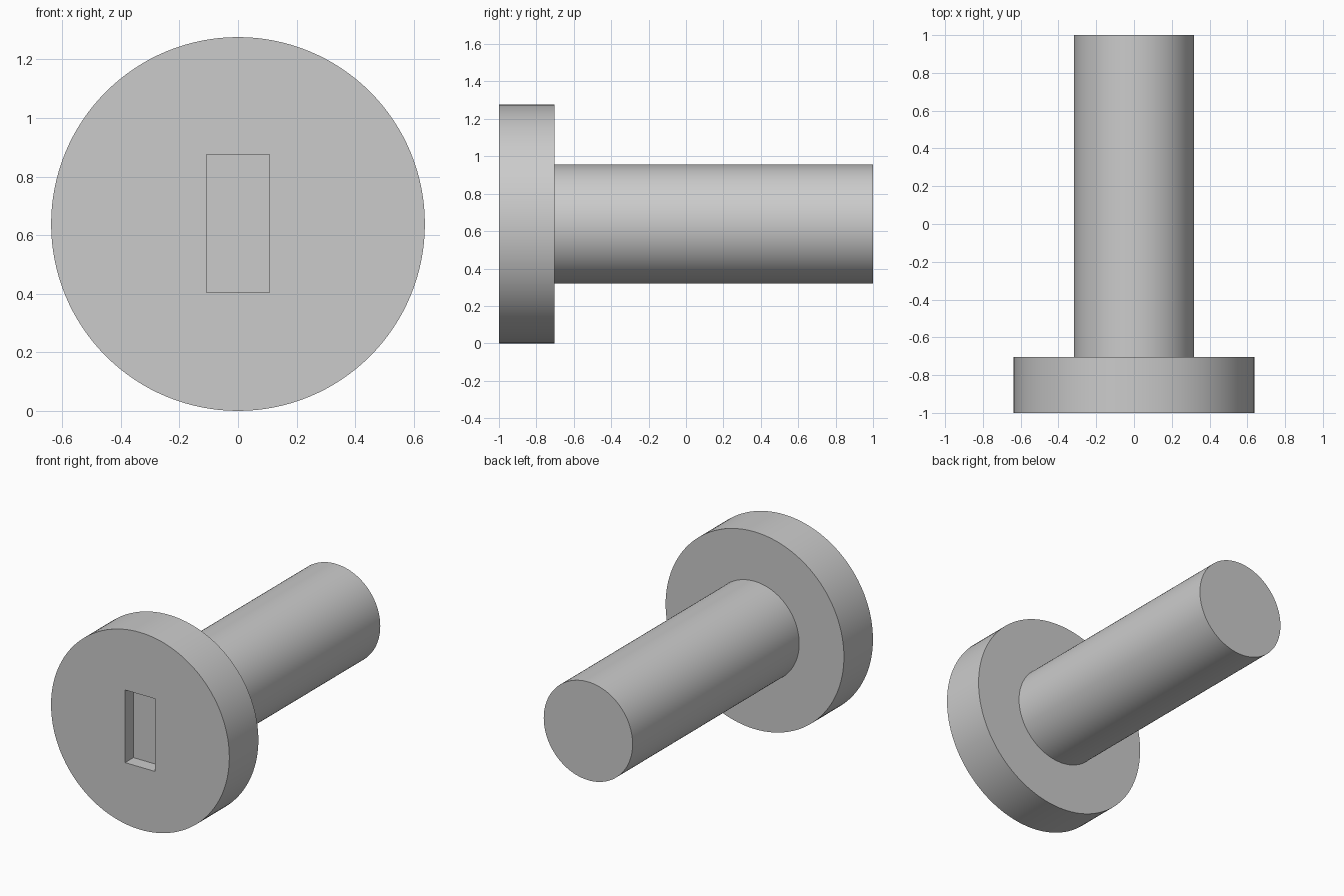
import bpy
import bmesh
import math
from mathutils import Matrix, Vector

cube = bpy.data.objects.get("Cube")
if cube:
    bpy.data.objects.remove(cube, do_unlink=True)

HEAD_RADIUS, SHANK_RADIUS = 0.638, 0.318
FRONT, SHOULDER, BACK = -1.0, -0.703, 1.0
SLOT_WIDTH, SLOT_HEIGHT, SLOT_DEPTH = 0.215, 0.47, 0.085
SEGMENTS = 128

# Plain grey material
grey = bpy.data.materials.new("plain grey")
grey.use_nodes = True
grey.diffuse_color = (0.6, 0.6, 0.6, 1)
grey.node_tree.nodes["Principled BSDF"].inputs["Base Color"].default_value = grey.diffuse_color


def add_object(name, bm):
    mesh = bpy.data.meshes.new(name)
    bmesh.ops.recalc_face_normals(bm, faces=bm.faces)
    bm.to_mesh(mesh)
    bm.free()
    mesh.materials.append(grey)
    obj = bpy.data.objects.new(name, mesh)
    bpy.context.collection.objects.link(obj)
    return obj


# Head and shank: revolve one stepped profile around the y axis
bm = bmesh.new()
centre = Vector((0, 0, HEAD_RADIUS))
profile = [(0, FRONT), (HEAD_RADIUS, FRONT), (HEAD_RADIUS, SHOULDER),
           (SHANK_RADIUS, SHOULDER), (SHANK_RADIUS, BACK), (0, BACK)]
verts = [bm.verts.new(centre + Vector((0, y, -r))) for r, y in profile]
edges = [bm.edges.new(pair) for pair in zip(verts, verts[1:])]
bmesh.ops.spin(bm, geom=verts + edges, cent=centre, axis=(0, 1, 0),
               angle=math.tau, steps=SEGMENTS, use_duplicate=False)
bmesh.ops.remove_doubles(bm, verts=bm.verts, dist=0.0001)
# Merge each end's triangle fan into one flat cap
bmesh.ops.dissolve_limit(bm, angle_limit=math.radians(0.5),
                         verts=bm.verts, edges=bm.edges)
body = add_object("headed_pin", bm)

# Rectangular slot cut into the front of the head
bm = bmesh.new()
bmesh.ops.create_cube(bm, size=1, matrix=Matrix.Translation((0, FRONT, HEAD_RADIUS + 0.002))
                      @ Matrix.Diagonal((SLOT_WIDTH, SLOT_DEPTH * 2, SLOT_HEIGHT, 1)))
cutter = add_object("slot_cutter", bm)
cutter.hide_render = True

bpy.ops.object.select_all(action="DESELECT")
bpy.context.view_layer.objects.active = body
body.select_set(True)
cut = body.modifiers.new("slot", "BOOLEAN")
cut.operation = "DIFFERENCE"
cut.solver = "EXACT"
cut.object = cutter
bpy.ops.object.modifier_apply(modifier=cut.name)
bpy.data.objects.remove(cutter, do_unlink=True)

# Smooth round sides with crisp rims
bpy.ops.object.shade_smooth_by_angle(angle=math.radians(30))
